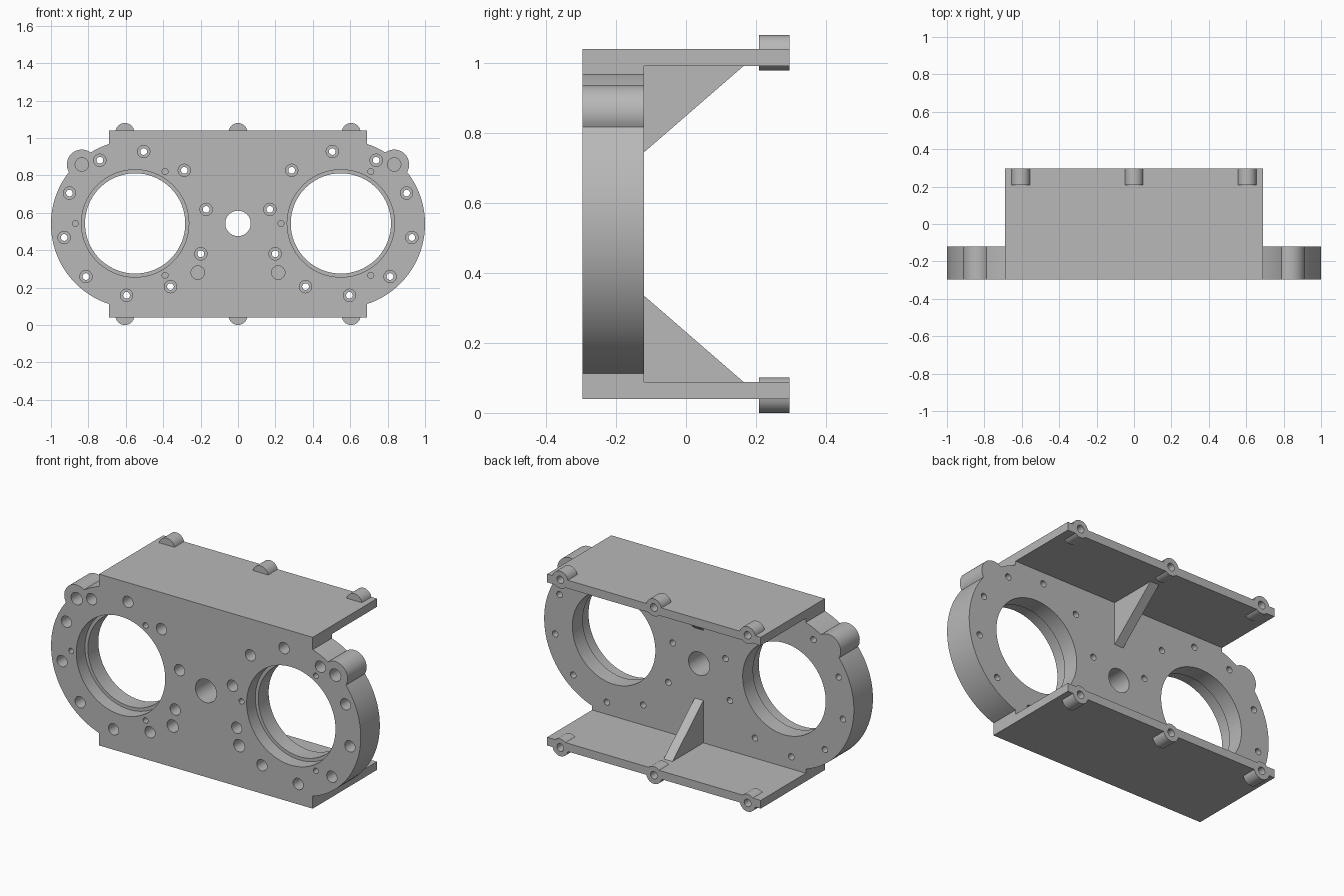
import bpy, bmesh
from math import cos, sin, pi, radians, acos, atan2, hypot

cube = bpy.data.objects.get("Cube")
if cube:
    bpy.data.objects.remove(cube, do_unlink=True)

# Main dimensions
FRONT, BACK, REAR = -0.296, -0.12, 0.296
MID = 0.54
RING_X, RING_R = 0.55, 0.45
EAR_X, EAR_Z, EAR_R = 0.835, 0.858, 0.08
HALF_W, HALF_H, FLANGE_T = 0.69, 0.5, 0.048

grey = bpy.data.materials.new("machined grey")
grey.use_nodes = True
grey.diffuse_color = (0.48, 0.48, 0.48, 1)
grey.node_tree.nodes["Principled BSDF"].inputs["Base Color"].default_value = grey.diffuse_color


def finish(bm, name):
    bmesh.ops.recalc_face_normals(bm, faces=bm.faces)
    mesh = bpy.data.meshes.new(name)
    bm.to_mesh(mesh)
    bm.free()
    mesh.materials.append(grey)
    obj = bpy.data.objects.new(name, mesh)
    bpy.context.collection.objects.link(obj)
    return obj


def lathe(bm, x, z, profile, n=32):
    """Stepped cylinder along y; profile is a list of (radius, y)."""
    rings = [[bm.verts.new((x + r * cos(2 * pi * i / n), y, z + r * sin(2 * pi * i / n)))
              for i in range(n)] for r, y in profile]
    for a, b in zip(rings, rings[1:]):
        for i in range(n):
            j = (i + 1) % n
            bm.faces.new((a[i], a[j], b[j], b[i]))
    bm.faces.new(rings[0])
    bm.faces.new(rings[-1])


def prism(name, points, offset):
    """Extrude a closed polygon of 3D points."""
    bm = bmesh.new()
    face = bm.faces.new([bm.verts.new(p) for p in points])
    ext = bmesh.ops.extrude_face_region(bm, geom=[face])
    verts = [v for v in ext["geom"] if isinstance(v, bmesh.types.BMVert)]
    bmesh.ops.translate(bm, verts=verts, vec=offset)
    return finish(bm, name)


def select(obj):
    bpy.ops.object.select_all(action='DESELECT')
    obj.select_set(True)
    bpy.context.view_layer.objects.active = obj


def boolean(obj, tool, operation):
    tool.hide_render = True
    select(obj)
    mod = obj.modifiers.new(operation.lower(), 'BOOLEAN')
    mod.operation, mod.solver, mod.object = operation, 'EXACT', tool
    bpy.ops.object.modifier_apply(modifier=mod.name)
    bpy.data.objects.remove(tool, do_unlink=True)


def smooth(obj):
    select(obj)
    bpy.ops.object.shade_smooth_by_angle(angle=radians(30))


def arc(cx, cz, r, start, end, n):
    return [(cx + r * cos(start + (end - start) * i / n),
             cz + r * sin(start + (end - start) * i / n)) for i in range(n + 1)]


# Face plate outline: straight middle, round ends, one ear on each shoulder
dx, dz = EAR_X - RING_X, EAR_Z - MID
dist, aim = hypot(dx, dz), atan2(dz, dx)
spread = acos((RING_R**2 + dist**2 - EAR_R**2) / (2 * RING_R * dist))
ear_spread = pi - acos((EAR_R**2 + dist**2 - RING_R**2) / (2 * EAR_R * dist))
corner = acos((HALF_W - RING_X) / RING_R)
half = [(HALF_W, MID - HALF_H)]
half += arc(RING_X, MID, RING_R, -corner, aim - spread, 40)
half += arc(EAR_X, EAR_Z, EAR_R, aim - ear_spread, aim + ear_spread, 20)[1:-1]
half += arc(RING_X, MID, RING_R, aim + spread, corner, 8)
half += [(HALF_W, MID + HALF_H)]
outline = half + [(-x, z) for x, z in reversed(half)]
plate = prism("face_plate", [(x, FRONT, z) for x, z in outline], (0, BACK - FRONT, 0))

# Bores and screw holes in the plate
IN, OUT = FRONT - 0.05, BACK + 0.05
cuts = bmesh.new()
lathe(cuts, 0, MID + 0.003, [(0.068, IN), (0.068, OUT)], 48)
for s in (-1, 1):
    step = FRONT + 0.08
    lathe(cuts, s * RING_X, MID + 0.003,
          [(0.287, IN), (0.287, step), (0.268, step), (0.268, OUT)], 96)
    for k in range(10):
        a = radians(11.2 + 36 * k)
        step = FRONT + 0.1
        lathe(cuts, s * (RING_X - 0.387 * cos(a)), MID + 0.003 + 0.387 * sin(a),
              [(0.033, IN), (0.033, step), (0.018, step), (0.018, OUT)], 24)
    for a in (pi / 3, pi, -pi / 3):
        lathe(cuts, s * RING_X + 0.32 * cos(a), MID + 0.003 + 0.32 * sin(a),
              [(0.016, IN), (0.016, FRONT + 0.08)], 20)
    for x, z in ((EAR_X, EAR_Z), (0.215, 0.28)):
        lathe(cuts, s * x, z, [(0.036, IN), (0.036, FRONT + 0.12)], 24)
boolean(plate, finish(cuts, "plate_cutter"), 'DIFFERENCE')
smooth(plate)

# Upper and lower flanges with screw bosses and a central gusset
for s, label in ((1, "upper"), (-1, "lower")):
    outer, inner = MID + s * HALF_H, MID + s * (HALF_H - FLANGE_T)
    flange = prism(label + "_flange",
                   [(-HALF_W, BACK, outer), (HALF_W, BACK, outer),
                    (HALF_W, BACK, inner), (-HALF_W, BACK, inner)], (0, REAR - BACK, 0))
    bosses, holes = bmesh.new(), bmesh.new()
    for x in (-0.605, 0, 0.605):
        z = MID + s * 0.4895
        lathe(bosses, x, z, [(0.0505, 0.208), (0.0505, REAR)])
        lathe(holes, x, z, [(0.022, 0.22), (0.022, REAR + 0.05)], 24)
    boolean(flange, finish(bosses, "boss_tool"), 'UNION')
    boolean(flange, finish(holes, "boss_cutter"), 'DIFFERENCE')
    smooth(flange)
    prism(label + "_gusset",
          [(-0.028, BACK, inner), (-0.028, 0.165, inner), (-0.028, BACK, MID + s * 0.205)],
          (0.056, 0, 0))
